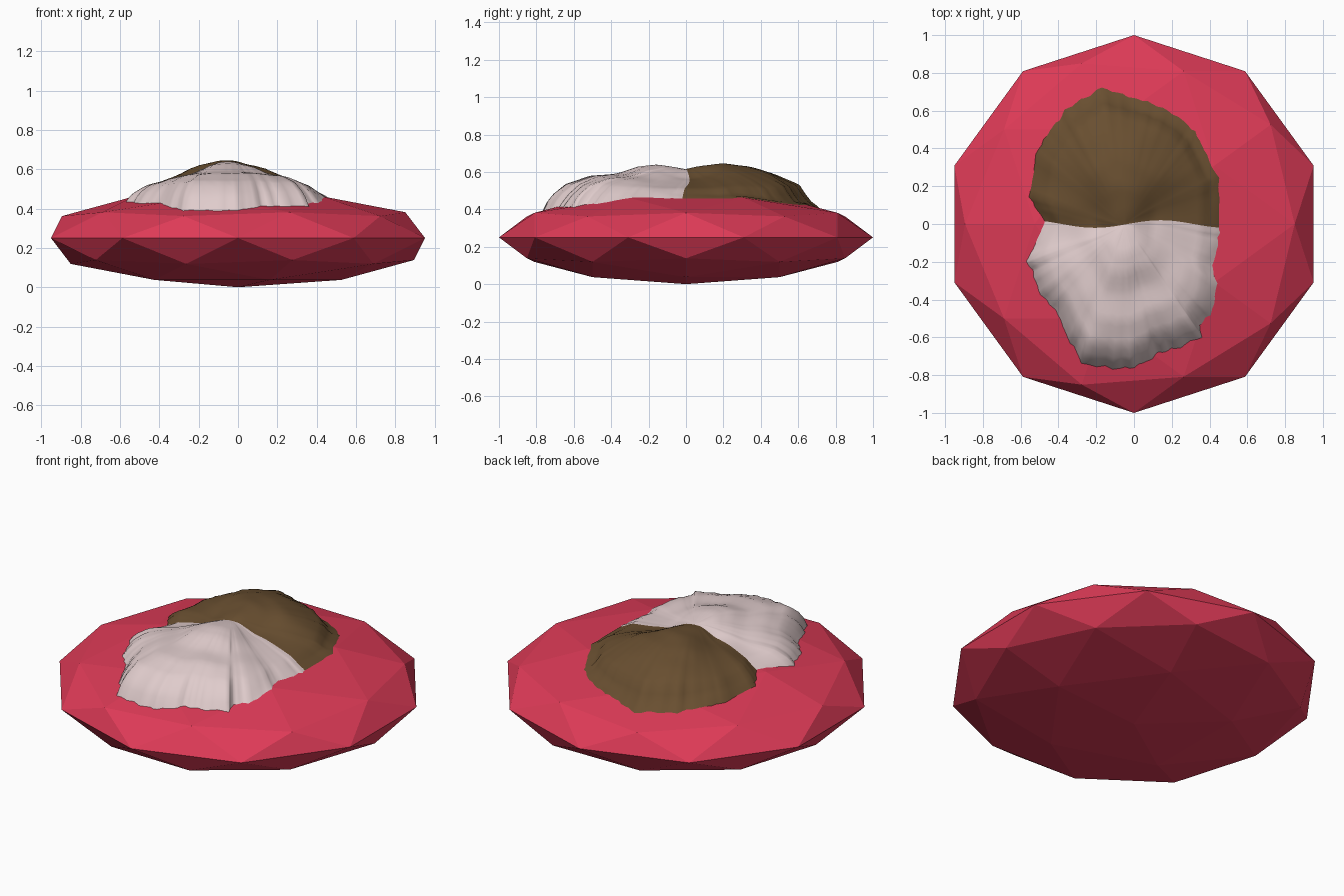
import bpy, bmesh, math
from mathutils import Vector, Matrix, noise
from mathutils.bvhtree import BVHTree

cube = bpy.data.objects.get("Cube")
if cube:
    bpy.data.objects.remove(cube, do_unlink=True)


def material(name, rgb):
    mat = bpy.data.materials.new(name)
    mat.use_nodes = True
    mat.diffuse_color = (*rgb, 1)
    node = next(n for n in mat.node_tree.nodes if n.type == "BSDF_PRINCIPLED")
    node.inputs["Base Color"].default_value = (*rgb, 1)
    return mat


def add_object(name, bm, mat, smooth):
    mesh = bpy.data.meshes.new(name)
    bm.to_mesh(mesh)
    mesh.materials.append(mat)
    for face in mesh.polygons:
        face.use_smooth = smooth
    obj = bpy.data.objects.new(name, mesh)
    bpy.context.collection.objects.link(obj)
    return obj


def lookup(table, t):
    """Height at fraction t, eased between the table's points."""
    for (t0, z0), (t1, z1) in zip(table, table[1:]):
        if t <= t1:
            return z0 + (z1 - z0) * (t - t0) / (t1 - t0)
    return table[-1][1]


# Flat-shaded, squashed icosphere plate
bm = bmesh.new()
bmesh.ops.create_icosphere(
    bm, subdivisions=2, radius=1,
    matrix=Matrix.Translation((0, 0, 0.25))
    @ Matrix.Diagonal((1, 1, 0.25, 1)) @ Matrix.Rotation(math.pi, 4, "Z"))
add_object("plate", bm, material("plate red", (0.73, 0.043, 0.095)), False)
plate_tree = BVHTree.FromBMesh(bm)
bm.free()


def plate_height(x, y):
    hit = plate_tree.ray_cast(Vector((x, y, 2)), Vector((0, 0, -1)))[0]
    return hit.z if hit else 0.25


# Heights from the middle of the food outwards
side_profile = [(0, .615), (.1, .61), (.3, .565), (.6, .535), (.8, .51), (.93, .475), (1, .44)]
front_profile = [(0, .615), (.2, .64), (.33, .63), (.48, .59), (.66, .58), (.83, .54), (.93, .475), (1, .4)]
back_profile = [(0, .615), (.1, .63), (.28, .645), (.48, .632), (.69, .58), (.83, .53), (.9, .45), (1, .4)]

CENTRE = Vector((-0.05, 0))
RINGS, STEPS = 24, 5


def mound(name, outline, profile, mat, ragged):
    """Half of the heap, fanned out from the centre to its outline."""
    rim = []
    for a, b in zip(outline, outline[1:]):
        rim += [Vector(a).lerp(Vector(b), i / STEPS) for i in range(STEPS)]
    rim.append(Vector(outline[-1]))
    bm = bmesh.new()
    rows = []
    for p in rim:
        spoke = p - CENTRE
        reach = 1 + ragged * noise.noise((p.x * 22, p.y * 22, 0))
        facing = spoke.normalized().y ** 2
        row = []
        for k in range(RINGS + 1):
            t = k / RINGS
            x, y = CENTRE + spoke * t * (reach if abs(p.y) > 0.02 else 1)
            z = lookup(side_profile, t) * (1 - facing) + lookup(profile, t) * facing
            z += 0.012 * noise.noise((x * 6, y * 6, 1)) * min(1, 3 * t)
            # Uneven seam shared by both halves
            y += 0.02 * math.sin(9 * x + 0.3) * math.exp(-10 * abs(y))
            ground = plate_height(x, y)
            z = ground - 0.005 if k == RINGS else max(z, ground + 0.006)
            row.append(bm.verts.new((x, y, z)))
        rows.append(row)
    for r0, r1 in zip(rows, rows[1:]):
        for k in range(RINGS):
            bm.faces.new((r0[k], r0[k + 1], r1[k + 1], r1[k]))
    bmesh.ops.remove_doubles(bm, verts=bm.verts, dist=0.0005)
    bm.normal_update()
    add_object(name, bm, mat, True)
    bm.free()


# Brown sauce at the back, running from left to right over the rear
mound("sauce_mound", [
    (.46, 0), (.46, .25), (.39, .37), (.33, .5), (.24, .58), (.1, .65), (-.03, .69),
    (-.17, .73), (-.28, .67), (-.37, .61), (-.45, .5), (-.52, .37), (-.56, .14), (-.48, 0),
], back_profile, material("sauce brown", (0.141, 0.078, 0.03)), 0.02)

# Pale rice at the front
mound("rice_mound", [
    (-.48, 0), (-.57, -.2), (-.54, -.26), (-.5, -.38), (-.42, -.46), (-.35, -.6),
    (-.28, -.74), (-.07, -.765), (.05, -.75), (.13, -.68), (.22, -.67), (.36, -.6),
    (.35, -.54), (.41, -.49), (.45, -.32), (.42, -.22), (.46, -.08), (.46, 0),
], front_profile, material("rice white", (0.74, 0.6, 0.6)), 0.03)
